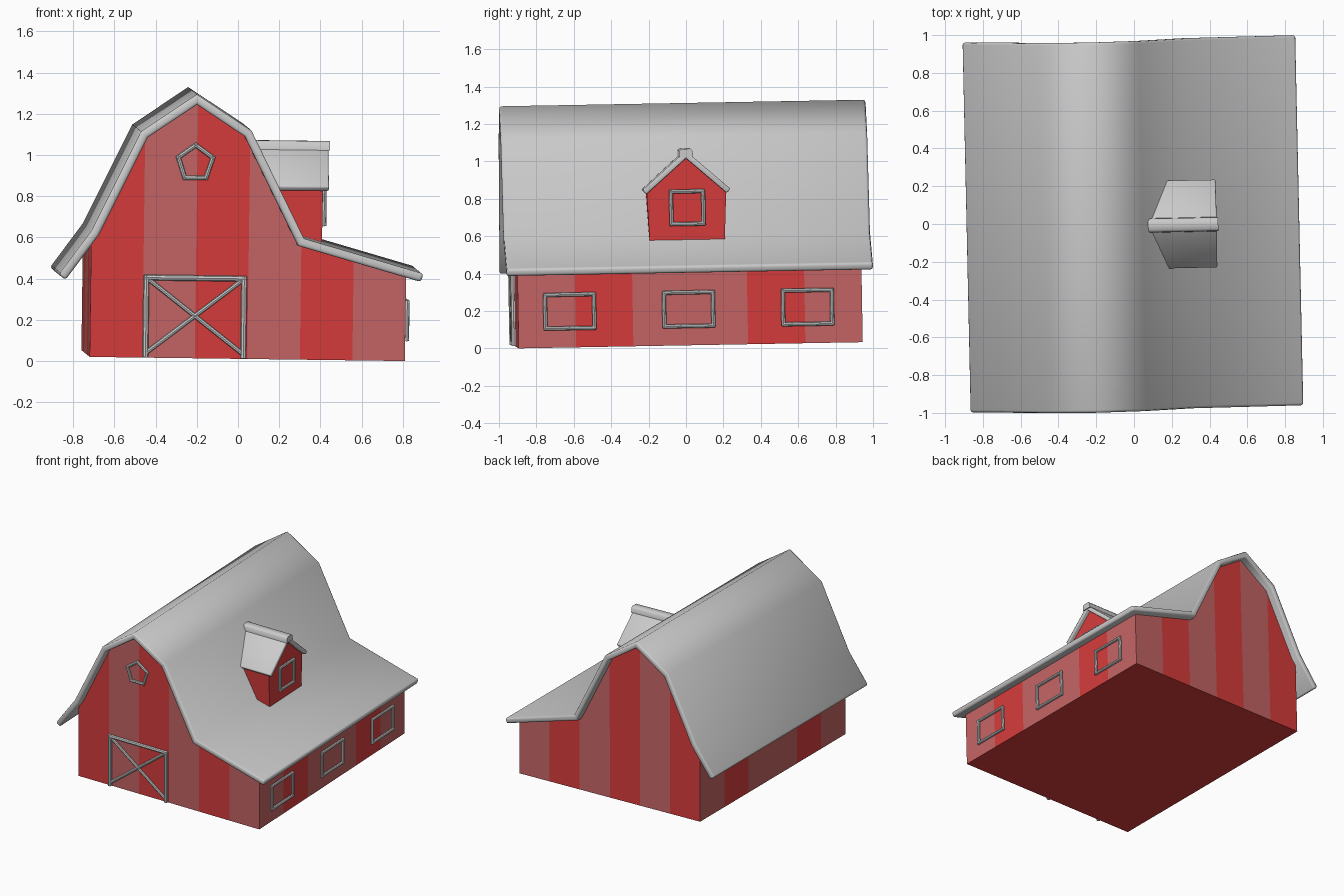
import bpy, bmesh
from math import radians, sin, cos, pi
from mathutils import Matrix, Vector

if "Cube" in bpy.data.objects:
    bpy.data.objects.remove(bpy.data.objects["Cube"])

# The whole barn sits very slightly rotated
TILT = (Matrix.Translation((0, 0.008, 0.027)) @ Matrix.Rotation(radians(1.25), 4, 'Z')
        @ Matrix.Rotation(radians(1.03), 4, 'X') @ Matrix.Rotation(radians(0.75), 4, 'Y'))


def material(name, rgb):
    m = bpy.data.materials.new(name)
    m.diffuse_color = (*rgb, 1)
    m.use_nodes = True
    m.node_tree.nodes["Principled BSDF"].inputs["Base Color"].default_value = m.diffuse_color
    return m


RED = material("red_paint", (0.68, 0.045, 0.045))
PINK = material("faded_red_paint", (0.56, 0.13, 0.13))


def add(name, data, smooth=None):
    ob = bpy.data.objects.new(name, data)
    bpy.context.collection.objects.link(ob)
    ob.matrix_world = TILT
    return ob


def finish(ob, angle):
    """Apply modifiers / curve bevel and shade smooth below the angle."""
    bpy.ops.object.select_all(action='DESELECT')
    ob.select_set(True)
    bpy.context.view_layer.objects.active = ob
    bpy.ops.object.convert(target='MESH')
    bpy.ops.object.shade_smooth_by_angle(angle=radians(angle))


def sheet(name, front, back, thickness, bevel):
    """Bent slab between two polylines, thickened downwards, with rounded rims."""
    n = len(front)
    me = bpy.data.meshes.new(name)
    me.from_pydata(front + back, [],
                   [(i, i + 1, n + i + 1, n + i) for i in range(n - 1)])
    ob = add(name, me)
    s = ob.modifiers.new("thickness", 'SOLIDIFY')
    s.thickness, s.offset, s.use_even_offset = thickness, -1, True
    b = ob.modifiers.new("round", 'BEVEL')
    b.width, b.segments = bevel, 2
    b.limit_method, b.angle_limit = 'ANGLE', radians(80)
    finish(ob, 70)


def prism(front, back):
    """Closed solid between two matching outlines."""
    bm = bmesh.new()
    a = [bm.verts.new(p) for p in front]
    b = [bm.verts.new(p) for p in back]
    n = len(a)
    bm.faces.new(a)
    bm.faces.new(b[::-1])
    for i in range(n):
        bm.faces.new((a[i], b[i], b[(i + 1) % n], a[(i + 1) % n]))
    bmesh.ops.recalc_face_normals(bm, faces=bm.faces)
    return bm


def bars(name, segments, r):
    """Round bars, each lengthened a little so that the corners close."""
    cu = bpy.data.curves.new(name, 'CURVE')
    cu.dimensions = '3D'
    cu.bevel_depth, cu.bevel_resolution, cu.use_fill_caps = r, 2, True
    for p, q in segments:
        p, q = Vector(p), Vector(q)
        d = (q - p).normalized() * r * 0.7
        sp = cu.splines.new('POLY')
        sp.points.add(1)
        sp.points[0].co = (*(p - d), 1)
        sp.points[1].co = (*(q + d), 1)
    finish(add(name, cu), 40)


def loop(pts):
    return list(zip(pts, pts[1:] + pts[:1]))


# Barn walls, cut into painted columns
L, R, Y = -0.74, 0.79, 0.92
wall = [(L, 0), (R, 0), (R, 0.425), (0.275, 0.56), (0.02, 1.08),
        (-0.238, 1.25), (-0.495, 1.07), (L, 0.59)]
bm = prism([(x, -Y, z) for x, z in wall], [(x, Y, z) for x, z in wall])
for i in range(1, 6):
    for co, no in (((L + (R - L) * i / 6, 0, 0), (1, 0, 0)),
                   ((0, -Y + 2 * Y * i / 6, 0), (0, 1, 0))):
        bmesh.ops.bisect_plane(bm, geom=bm.verts[:] + bm.edges[:] + bm.faces[:],
                               plane_co=co, plane_no=no)
for f in bm.faces:
    c = f.calc_center_median()
    if abs(f.normal.y) > 0.9:
        f.material_index = int((c.x - L) / (R - L) * 6) % 2
    elif abs(f.normal.x) > 0.95:
        f.material_index = int((c.y + Y) / (2 * Y) * 6) in (0, 2, 3, 5)
me = bpy.data.meshes.new("barn_walls")
bm.to_mesh(me)
bm.free()
me.materials.append(RED)
me.materials.append(PINK)
add("barn_walls", me)

# Main gambrel roof with the lean-to slope on the right
roof = [(-0.897, 0.398), (-0.74, 0.615), (-0.506, 1.098), (-0.238, 1.282),
        (0.029, 1.11), (0.291, 0.589), (0.873, 0.426)]
sheet("main_roof", [(x, -0.98, z) for x, z in roof],
      [(x, 0.98, z) for x, z in roof], 0.042, 0.013)


# Dormer, its back following the steep roof slope
def slope_x(z):
    return 0.0 + (1.11 - z) * 0.5


body = [(-0.2, 0.54), (0.2, 0.54), (0.213, 0.825), (0, 1.005), (-0.213, 0.825)]
bm = prism([(0.396, y, z) for y, z in body], [(slope_x(z), y, z) for y, z in body])
me = bpy.data.meshes.new("dormer_walls")
bm.to_mesh(me)
bm.free()
me.materials.append(RED)
add("dormer_walls", me)

gable = [(-0.235, 0.828), (0, 1.035), (0.235, 0.828)]
sheet("dormer_roof", [(0.425, y, z) for y, z in gable],
      [(slope_x(z), y, z) for y, z in gable], 0.03, 0.007)

cap = [(-0.038, 1.0), (0.038, 1.0), (0.036, 1.034), (0.024, 1.046),
       (-0.024, 1.046), (-0.036, 1.034)]
bm = prism([(0.432, y, z) for y, z in cap], [(0.04, y, z) for y, z in cap])
me = bpy.data.meshes.new("dormer_ridge_cap")
bm.to_mesh(me)
bm.free()
finish(add("dormer_ridge_cap", me), 50)


# Rectangular window frames on the right side and the dormer
def window(name, x, y, z, hw, hh):
    bars(name, loop([(x, y - hw, z - hh), (x, y + hw, z - hh),
                     (x, y + hw, z + hh), (x, y - hw, z + hh)]), 0.011)


for i in (-1, 0, 1):
    window(f"side_window_{i + 2}", 0.801, 0.636 * i - 0.008, 0.193, 0.131, 0.09)
window("dormer_window", 0.407, 0.003, 0.731, 0.086, 0.087)

# Five-sided gable window
bars("gable_window", loop([(-0.239 + 0.088 * sin(2 * pi * k / 5), -0.928,
                            0.947 + 0.088 * cos(2 * pi * k / 5)) for k in range(5)]), 0.011)

# Barn door frame with crossed braces
x0, x1, z0, z1, yd = -0.47, 0.005, 0.012, 0.389, -0.928
bars("door_frame", [((x0, yd, z0), (x0, yd, z1)), ((x1, yd, z0), (x1, yd, z1)),
                    ((x0, yd, z1), (x1, yd, z1))], 0.014)
bars("door_braces", [((x0, yd, z0 + 0.01), (x1, yd, z1)),
                     ((x1, yd, z0 + 0.01), (x0, yd, z1))], 0.011)
